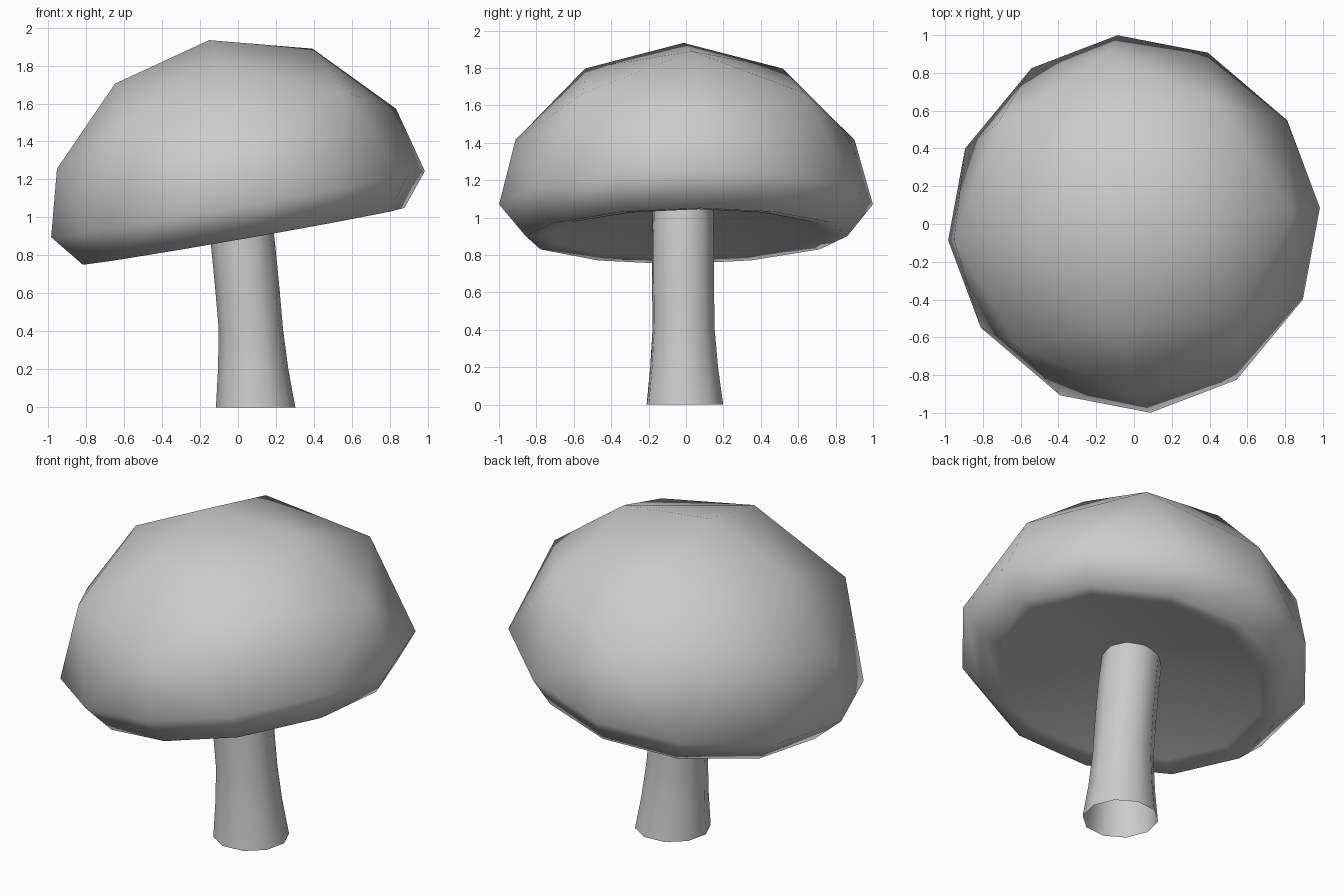
import bpy, bmesh
from math import sin, cos, pi, radians
from mathutils import Vector, Matrix

if "Cube" in bpy.data.objects:
    bpy.data.objects.remove(bpy.data.objects["Cube"])


def finish(bm, name):
    mesh = bpy.data.meshes.new(name)
    for f in bm.faces:
        f.smooth = True
    bm.to_mesh(mesh)
    bm.free()
    obj = bpy.data.objects.new(name, mesh)
    bpy.context.collection.objects.link(obj)
    return obj


def bridge(bm, a, b):
    n = len(a)
    for i in range(n):
        j = (i + 1) % n
        bm.faces.new((a[i], a[j], b[j], b[i]))


# Cap: tilted dome, rings of 4, 8 and 12 corners, each given per quadrant
# as (angle, radius, height)
pose = (Matrix.Translation((0, 0, 1.07)) @ Matrix.Rotation(radians(5), 4, 'Z')
        @ Matrix.Rotation(radians(-10), 4, 'Y'))


def quadrant_ring(bm, pattern):
    return [bm.verts.new(pose @ Vector((r * cos(radians(a + 90 * q)),
                                        r * sin(radians(a + 90 * q)), h)))
            for q in range(4) for a, r, h in pattern]


def rim_ring(bm, r, h):
    return quadrant_ring(bm, [(0, r, h), (28.7, 0.988 * r, h), (61.3, 0.988 * r, h)])


bm = bmesh.new()
apex = bm.verts.new(pose @ Vector((0, 0, 0.877)))
dome = [[apex],
        quadrant_ring(bm, [(0, 0.53, 0.738)]),
        quadrant_ring(bm, [(0, 0.91, 0.35), (45, 0.84, 0.50)]),
        rim_ring(bm, 1.003, 0.0)]
for k in range(3):
    inner, outer = dome[k], dome[k + 1]
    for q in range(4):
        o = [outer[(q * (k + 1) + i) % len(outer)] for i in range(k + 2)]
        n = [inner[(q * k + i) % len(inner)] for i in range(k + 1)]
        for i in range(k + 1):
            bm.faces.new((o[i], o[i + 1], n[i]))
        for i in range(k):
            bm.faces.new((o[i + 1], n[i + 1], n[i]))

# Rolled rim and shallow hollow underside
lip = rim_ring(bm, 0.863, -0.172)
hollow = rim_ring(bm, 0.75, -0.158)
bridge(bm, lip, dome[3])
bridge(bm, hollow, lip)
under = bm.verts.new(pose @ Vector((0, 0, 0.01)))
for i in range(12):
    bm.faces.new((hollow[(i + 1) % 12], hollow[i], under))
finish(bm, "mushroom_cap")

# Stem: open bent tube, flared at the foot
path = [(0.093, -0.006, 0.0, 0.21), (0.080, -0.010, 0.2, 0.186),
        (0.068, -0.013, 0.41, 0.17), (0.047, -0.016, 0.65, 0.17),
        (0.024, -0.017, 0.88, 0.17), (-0.008, -0.017, 1.13, 0.165)]
bm = bmesh.new()
rings = [[bm.verts.new((x + r * cos(radians(5 + 36 * i)), y + r * sin(radians(5 + 36 * i)), z))
          for i in range(10)] for x, y, z, r in path]
for lower, upper in zip(rings, rings[1:]):
    bridge(bm, lower, upper)
finish(bm, "mushroom_stem")
